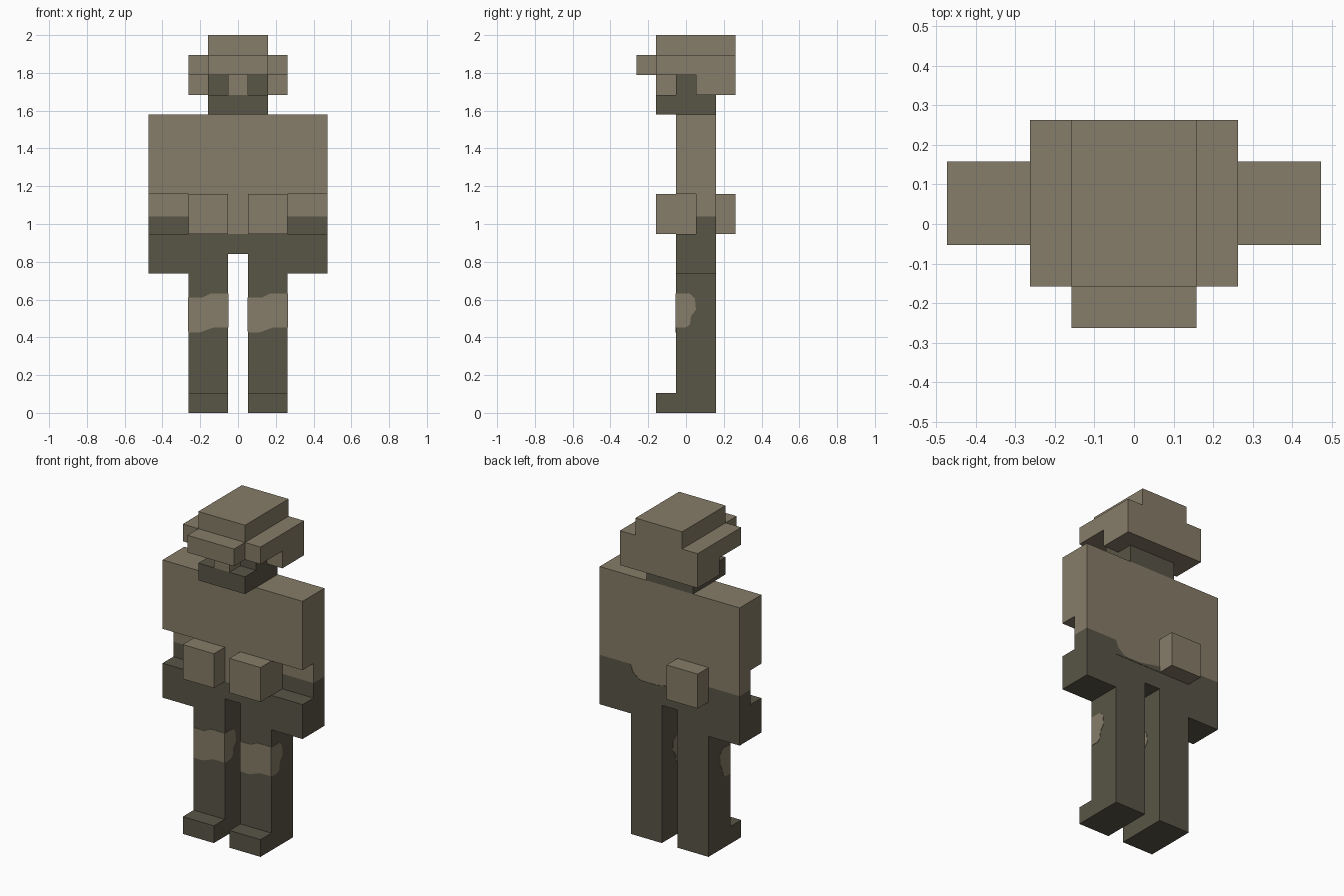
import bpy
import bmesh
from mathutils import Vector

cube = bpy.data.objects.get("Cube")
if cube:
    bpy.data.objects.remove(cube, do_unlink=True)

U = 2 / 19          # one block
THIN = 0.002        # thickness of painted plates


def material(name, rgb):
    m = bpy.data.materials.new(name)
    m.use_nodes = True
    m.diffuse_color = (*rgb, 1)
    bsdf = next(n for n in m.node_tree.nodes if n.type == 'BSDF_PRINCIPLED')
    bsdf.inputs["Base Color"].default_value = (*rgb, 1)
    return m


TAN = material("khaki", (0.238, 0.202, 0.138))
DARK = material("dark olive", (0.098, 0.089, 0.061))


def finish(name, bm, mat):
    bmesh.ops.recalc_face_normals(bm, faces=bm.faces)
    mesh = bpy.data.meshes.new(name)
    bm.to_mesh(mesh)
    bm.free()
    mesh.materials.append(mat)
    obj = bpy.data.objects.new(name, mesh)
    bpy.context.collection.objects.link(obj)
    return obj


def block(name, x, y, z, mat):
    """Box given as block-unit ranges."""
    bm = bmesh.new()
    bmesh.ops.create_cube(bm, size=1)
    for v in bm.verts:
        v.co = Vector([U * (r[0] if c < 0 else r[1])
                       for c, r in zip(v.co, (x, y, z))])
    return finish(name, bm, mat)


def pair(name, x, y, z, mat):
    """The same box on both sides of the body."""
    block("left_" + name, x, y, z, mat)
    block("right_" + name, (-x[1], -x[0]), y, z, mat)


def plate(name, points, axis, level, direction, mat):
    """Thin polygon on a wall: points are (horizontal, height) in block units."""
    bm = bmesh.new()
    verts = []
    for h, z in points:
        co = (level, h, z) if axis == 0 else (h, level, z)
        verts.append(bm.verts.new(Vector(co) * U))
    face = bm.faces.new(verts)
    new = bmesh.ops.extrude_face_region(bm, geom=[face])["geom"]
    for v in new:
        if isinstance(v, bmesh.types.BMVert):
            v.co[axis] += THIN * direction
    return finish(name, bm, mat)


BODY = (-0.5, 1.5)   # depth range shared by torso, arms and legs

# Helmet
block("helmet_crown", (-1.5, 1.5), (-1.5, 2.5), (18, 19), TAN)
block("helmet_band", (-2.5, 2.5), (-1.5, 2.5), (17, 18), TAN)
block("helmet_visor", (-1.5, 1.5), (-2.5, -1.5), (17, 18), TAN)
block("helmet_back", (-1.5, 1.5), (1.5, 2.5), (16, 17), TAN)
pair("ear_flap", (1.5, 2.5), (0.5, 2.5), (16, 17), TAN)

# Head
block("face", (-1.5, 1.5), BODY, (16, 17), DARK)
block("jaw", (-1.5, 1.5), (-1.5, 1.5), (15, 16), DARK)
block("nose", (-0.5, 0.5), (-1.5, -0.5), (16, 17), TAN)

# Torso and hips
block("torso", (-2.5, 2.5), BODY, (9, 15), TAN)
block("hips", (-2.5, 2.5), BODY, (8, 9), DARK)
plate("waist_back_edge",
      [(2.5, 9), (2.5, 9.85), (2.35, 9.45), (1.9, 9.1), (0.8, 9.1),
       (-0.5, 9.35), (-2.5, 9.85), (-2.5, 9)], 1, 1.5, 1, DARK)

# Arms
pair("upper_arm", (2.5, 4.5), BODY, (11, 15), TAN)
pair("forearm", (2.5, 4.5), (0.5, 1.5), (9.87, 11), TAN)
pair("wrist", (2.5, 4.5), (0.5, 1.5), (9, 9.87), DARK)
pair("hand", (2.5, 4.5), BODY, (7, 9), DARK)

# Pouches
pair("front_pouch", (0.5, 2.5), (-1.5, -0.5), (9, 11), TAN)
block("back_pouch", (-2.5, -0.5), (1.5, 2.5), (9, 11), TAN)

# Legs and boots
pair("leg", (0.5, 2.5), BODY, (0, 8), DARK)
pair("boot_toe", (0.5, 2.5), (-1.5, -0.5), (0, 1), DARK)

# Knee patches wrapped round the front of each leg
SIDE = [(-0.5, 4.3), (-0.5, 6), (0.2, 6), (0.45, 5.75), (0.5, 5.2),
        (0.25, 4.85), (0.2, 4.45), (0, 4.3)]
FRONT = [(0, 4.05), (0.6, 4.05), (1, 4.2), (1.3, 4.3), (2, 4.3),
         (2, 6), (1.1, 6), (0.7, 5.8), (0, 5.8)]
for side, x0 in (("left", 0.5), ("right", -2.5)):
    plate(side + "_knee_front", [(x0 + x, z) for x, z in FRONT], 1, -0.5, -1, TAN)
    plate(side + "_knee_side_a", SIDE, 0, x0 + 2, 1, TAN)
    plate(side + "_knee_side_b", [(y, z - 0.2) for y, z in SIDE], 0, x0, -1, TAN)
